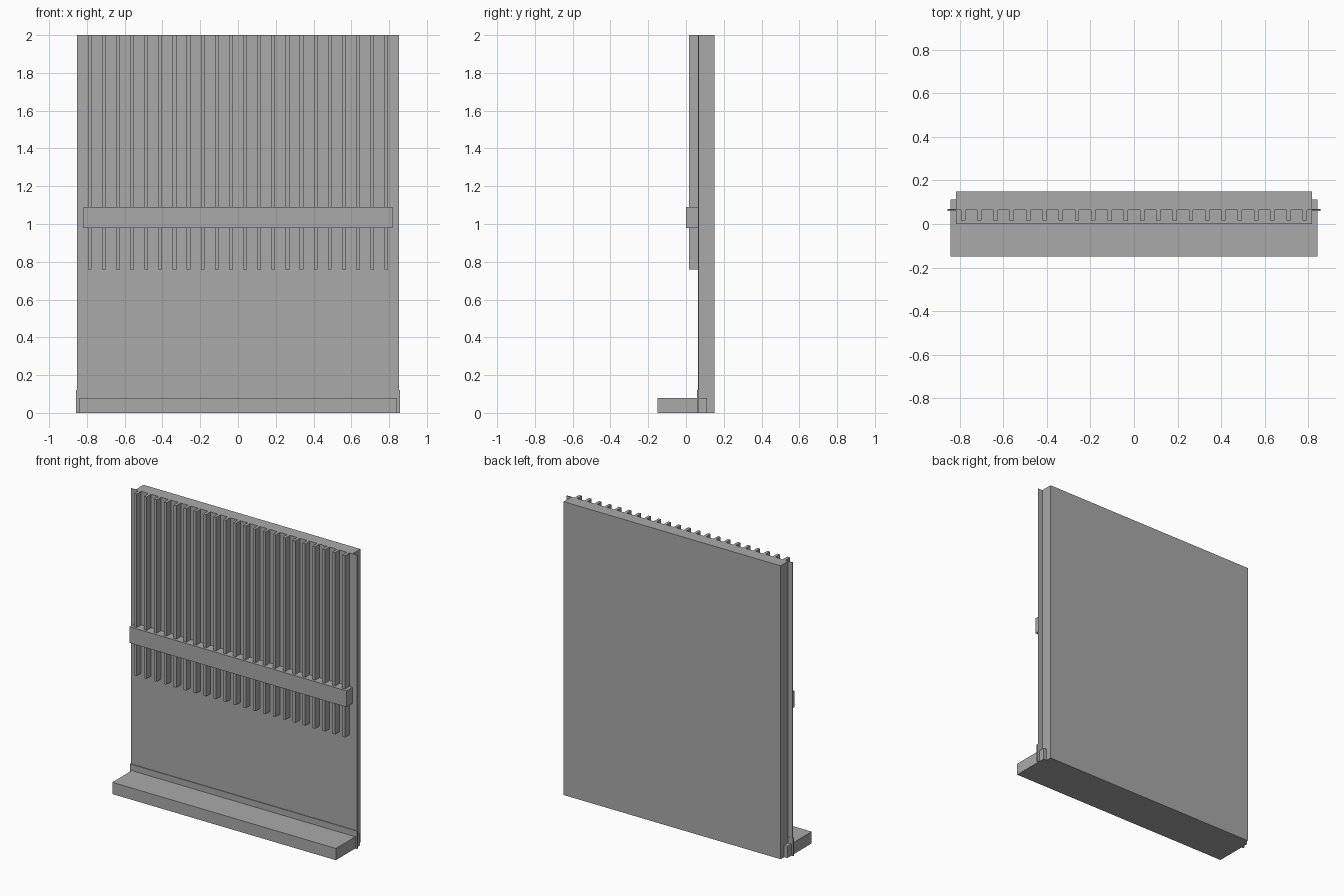
import bpy

cube = bpy.data.objects.get("Cube")
if cube:
    bpy.data.objects.remove(cube, do_unlink=True)

GREY = (0.4, 0.4, 0.4, 1.0)
grey = bpy.data.materials.new("plain_grey")
grey.use_nodes = True
grey.diffuse_color = GREY
grey.node_tree.nodes["Principled BSDF"].inputs["Base Color"].default_value = GREY


def box(name, x, y, z):
    """Flat-faced box from (min, max) ranges on each axis."""
    bpy.ops.mesh.primitive_cube_add(size=1)
    ob = bpy.context.object
    ob.name = name
    ob.location = [(a + b) / 2 for a, b in (x, y, z)]
    ob.scale = [b - a for a, b in (x, y, z)]
    bpy.ops.object.transform_apply(location=True, rotation=False, scale=True)
    ob.data.materials.append(grey)
    return ob


def wide(half):
    return (-half, half)


# Wall slab with a slightly wider thin facing sheet
box("wall_slab", wide(0.818), (0.068, 0.15), (0, 2))
box("facing_sheet", wide(0.852), (0.064, 0.068), (0, 2))

# Row of vertical slats on the upper wall
COUNT, FIRST, WIDTH = 22, -0.785, 0.02
pitch = -2 * FIRST / (COUNT - 1)
for i in range(COUNT):
    x = FIRST + i * pitch
    box(f"slat_{i + 1}", (x - WIDTH / 2, x + WIDTH / 2), (0.016, 0.064), (0.76, 2))

# Horizontal rail across the slats
box("cross_rail", wide(0.818), (0, 0.064), (0.98, 1.09))

# Low ledge and the skirting strip behind it
box("base_ledge", wide(0.843), (-0.15, 0.112), (0, 0.08))
box("skirting", wide(0.857), (0.059, 0.069), (0, 0.122))
